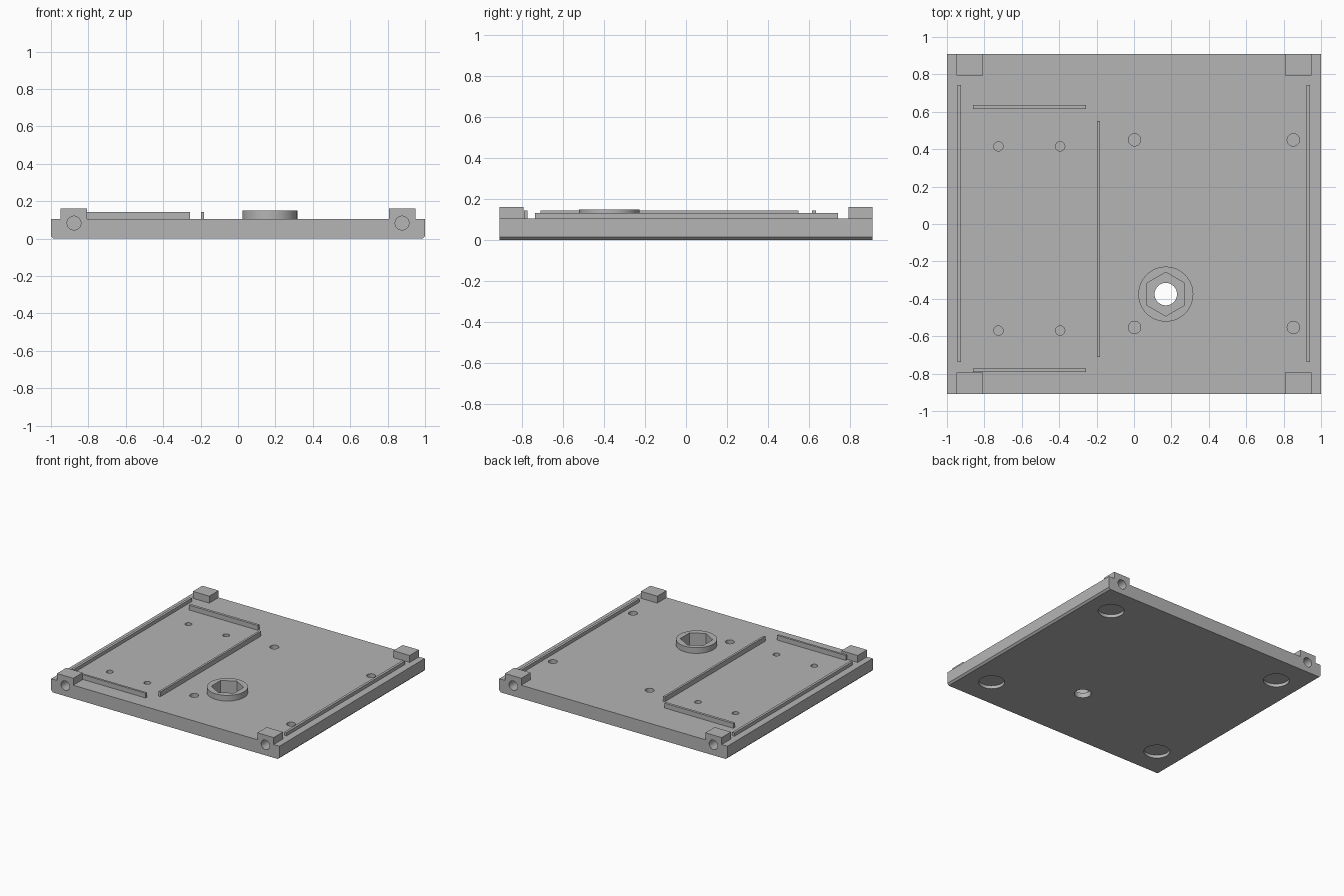
import bpy
import bmesh
import math
from mathutils import Matrix

if "Cube" in bpy.data.objects:
    bpy.data.objects.remove(bpy.data.objects["Cube"])

grey = bpy.data.materials.new("mid grey")
grey.use_nodes = True
colour = (0.46, 0.46, 0.46, 1)
grey.diffuse_color = colour
grey.node_tree.nodes["Principled BSDF"].inputs["Base Color"].default_value = colour

TOP = 0.105      # upper face of the plate
DEPTH = 0.91     # half depth of the plate


def finish(name, bm):
    mesh = bpy.data.meshes.new(name)
    bm.to_mesh(mesh)
    bm.free()
    mesh.materials.append(grey)
    obj = bpy.data.objects.new(name, mesh)
    bpy.context.scene.collection.objects.link(obj)
    return obj


def box(name, x0, x1, y0, y1, z0, z1):
    bm = bmesh.new()
    bmesh.ops.create_cube(bm, size=1)
    for v in bm.verts:
        v.co.x = x1 if v.co.x > 0 else x0
        v.co.y = y1 if v.co.y > 0 else y0
        v.co.z = z1 if v.co.z > 0 else z0
    return finish(name, bm)


def cylinder(name, centre, radius, length, sides=40, axis="Z", turn=0):
    bm = bmesh.new()
    spin = Matrix.Rotation(turn, 4, "Z")
    tilt = Matrix.Rotation(math.pi / 2, 4, "X") if axis == "Y" else Matrix()
    bmesh.ops.create_cone(bm, cap_ends=True, segments=sides, radius1=radius,
                          radius2=radius, depth=length,
                          matrix=Matrix.Translation(centre) @ tilt @ spin)
    return finish(name, bm)


def combine(target, tool, operation):
    mod = target.modifiers.new(operation.title(), "BOOLEAN")
    mod.operation = operation
    mod.solver = "EXACT"
    mod.object = tool
    bpy.context.view_layer.objects.active = target
    bpy.ops.object.modifier_apply(modifier=mod.name)
    bpy.data.objects.remove(tool)


def drill(target, x, y, z0, z1, radius, **kw):
    tool = cylinder("cutter", (x, y, (z0 + z1) / 2), radius, z1 - z0, **kw)
    combine(target, tool, "DIFFERENCE")


# Plate with chamfered lower side edges
plate = box("base_plate", -1, 1, -DEPTH, DEPTH, 0, TOP)
bm = bmesh.new()
bm.from_mesh(plate.data)
low_sides = [e for e in bm.edges
             if all(v.co.z < 0.01 for v in e.verts)
             and abs(e.verts[0].co.x - e.verts[1].co.x) < 0.01]
bmesh.ops.bevel(bm, geom=low_sides, offset=0.014, segments=1, affect="EDGES")
bm.to_mesh(plate.data)
bm.free()

# Corner blocks, flush with the front and back
for sx in (-1, 1):
    for sy in (-1, 1):
        xs = sorted((sx * 0.95, sx * 0.807))
        ys = sorted((sy * DEPTH, sy * 0.793))
        combine(plate, box("corner_block", *xs, *ys, 0.03, 0.16), "UNION")

# Raised ring with a hexagonal nut pocket and a through hole
NUT = (0.17, -0.375)
combine(plate, cylinder("ring", (*NUT, 0.1), 0.147, 0.1, sides=64), "UNION")
drill(plate, *NUT, 0.04, 0.2, 0.117, sides=6)
drill(plate, *NUT, -0.05, 0.2, 0.06)

# Screw holes in the corner blocks and round recesses underneath
for sx in (-1, 1):
    for sy in (-1, 1):
        hole = cylinder("cutter", (sx * 0.877, sy * DEPTH, 0.083), 0.037, 0.23, axis="Y")
        combine(plate, hole, "DIFFERENCE")
        drill(plate, sx * 0.78, sy * 0.672, -0.03, 0.025, 0.094, sides=48)

# Blind mounting holes in the upper face
for x, ys, radius in ((-0.725, (0.415, -0.57), 0.025), (-0.395, (0.415, -0.57), 0.025),
                      (0.003, (0.45, -0.553), 0.033), (0.852, (0.45, -0.553), 0.033)):
    for y in ys:
        drill(plate, x, y, 0.04, 0.2, radius, sides=32)

# Rails standing on the plate
rails = [
    box("right_rail", -0.945, -0.925, -0.737, 0.743, TOP - 0.01, 0.132),
    box("left_rail", 0.922, 0.942, -0.737, 0.743, TOP - 0.01, 0.132),
    box("middle_rail", -0.199, -0.182, -0.71, 0.55, TOP - 0.01, 0.143),
    box("back_rail", -0.86, -0.257, 0.615, 0.636, TOP - 0.01, 0.143),
    box("front_rail", -0.86, -0.257, -0.79, -0.773, TOP - 0.01, 0.143),
]

# Smooth round walls, sharp edges elsewhere
bpy.ops.object.select_all(action="DESELECT")
plate.select_set(True)
bpy.context.view_layer.objects.active = plate
bpy.ops.object.shade_smooth_by_angle(angle=math.radians(30))
